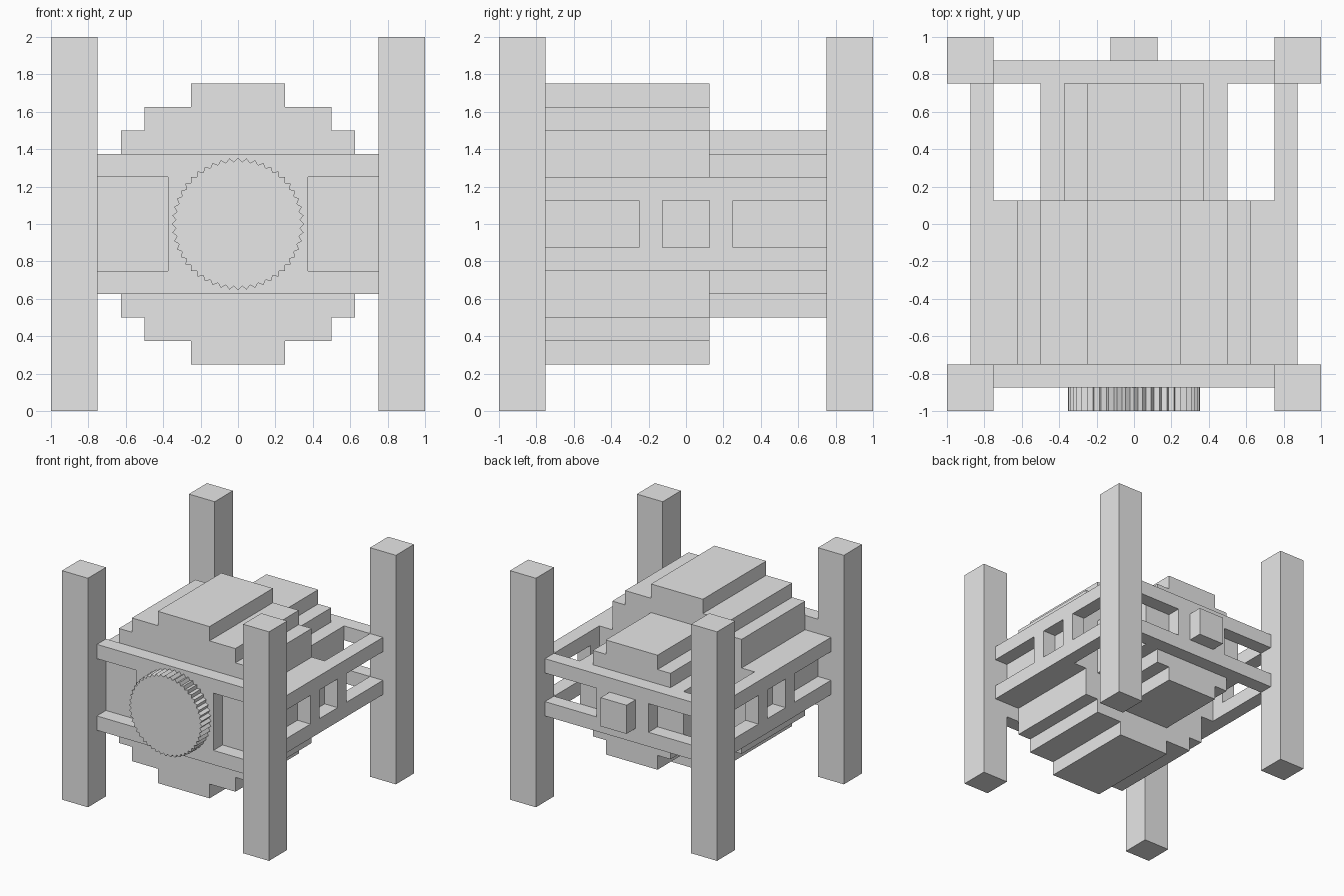
import bpy
import bmesh
import math

cube = bpy.data.objects.get("Cube")
if cube:
    bpy.data.objects.remove(cube, do_unlink=True)

MID = 1.0  # height of the machine's centre line

grey = bpy.data.materials.new("plain_grey")
grey.use_nodes = True
GREY = (0.8, 0.8, 0.8, 1)
grey.diffuse_color = GREY
for node in grey.node_tree.nodes:
    if node.type == 'BSDF_PRINCIPLED':
        node.inputs["Base Color"].default_value = GREY


def prism(name, outline, start, end, axis='y'):
    """Extrude an upright outline of (across, height from centre) along x or y."""
    bm = bmesh.new()

    def place(u, v, d):
        return (u, d, MID + v) if axis == 'y' else (d, u, MID + v)

    near = [bm.verts.new(place(u, v, start)) for u, v in outline]
    far = [bm.verts.new(place(u, v, end)) for u, v in outline]
    bm.faces.new(near)
    bm.faces.new(far)
    count = len(outline)
    for i in range(count):
        j = (i + 1) % count
        bm.faces.new((near[i], near[j], far[j], far[i]))
    bmesh.ops.recalc_face_normals(bm, faces=bm.faces)
    mesh = bpy.data.meshes.new(name)
    bm.to_mesh(mesh)
    bm.free()
    mesh.materials.append(grey)
    obj = bpy.data.objects.new(name, mesh)
    bpy.context.collection.objects.link(obj)
    return obj


def rectangle(u0, u1, half):
    return [(u0, -half), (u1, -half), (u1, half), (u0, half)]


def stepped_round(steps):
    """Blocky circle from (half width, half height) steps, top to side."""
    quarter = []
    for i, (w, h) in enumerate(steps):
        quarter.append((w, h))
        if i + 1 < len(steps):
            quarter.append((w, steps[i + 1][1]))
    right = quarter + [(u, -v) for u, v in reversed(quarter)]
    return right + [(-u, v) for u, v in reversed(right)]


def rail_frame(panel, half):
    """Two long rails joined by a central panel."""
    inner, side = half - 0.125, 0.75
    right = [(side, -half), (side, -inner), (panel, -inner),
             (panel, inner), (side, inner), (side, half)]
    return right + [(-u, v) for u, v in reversed(right)]


# Corner posts
for side, sx in (("left", 1), ("right", -1)):
    for end, sy in (("front", -1), ("back", 1)):
        u0, u1 = sorted((sx * 0.75, sx))
        prism(f"{end}_{side}_post", rectangle(u0, u1, 1.0), sy * 0.75, sy)

# Stepped drum: large front part, smaller rear part
prism("main_drum", stepped_round([(0.25, 0.75), (0.5, 0.625), (0.625, 0.5), (0.75, 0.25)]),
      -0.75, 0.125)
prism("rear_drum", stepped_round([(0.25, 0.5), (0.375, 0.375), (0.5, 0.25)]), 0.125, 0.75)

# Front and back frames
prism("front_frame", rail_frame(0.375, 0.375), -0.875, -0.75)
prism("back_frame", rail_frame(0.25, 0.25), 0.75, 0.875)
prism("back_connector", rectangle(-0.125, 0.125, 0.125), 0.875, 1.0)

# Side frames, each with a middle window cut through the panel
for side, sx in (("left", 1), ("right", -1)):
    frame = prism(f"{side}_frame", rail_frame(0.25, 0.25), sx * 0.75, sx * 0.875, 'x')
    cutter = prism("window_cutter", rectangle(-0.125, 0.125, 0.125), sx * 0.7, sx * 0.95, 'x')
    cutter.hide_render = True
    cut = frame.modifiers.new("window", 'BOOLEAN')
    cut.operation = 'DIFFERENCE'
    cut.solver = 'EXACT'
    cut.object = cutter
    bpy.context.view_layer.objects.active = frame
    bpy.ops.object.modifier_apply(modifier=cut.name)
    bpy.data.objects.remove(cutter, do_unlink=True)

# Toothed wheel on the front
TEETH = 48
wheel = []
for i in range(2 * TEETH):
    radius = 0.3535 if i % 2 == 0 else 0.3325
    angle = math.pi * i / TEETH
    wheel.append((radius * math.cos(angle), radius * math.sin(angle)))
prism("front_wheel", wheel, -1.0, -0.875)
